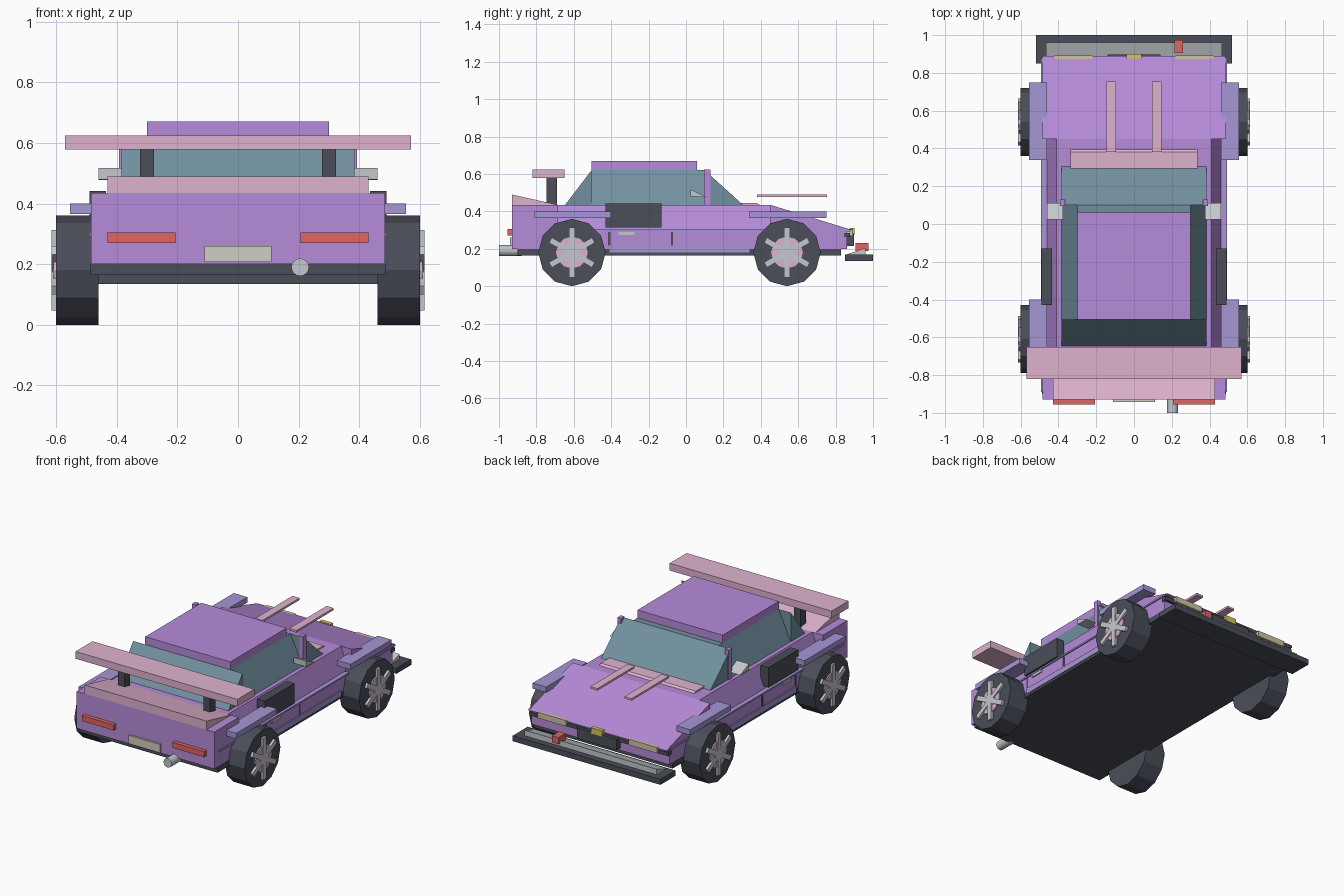
import bpy, bmesh
from math import sin, cos, pi, radians
from mathutils import Matrix, Vector

if "Cube" in bpy.data.objects:
    bpy.data.objects.remove(bpy.data.objects["Cube"])

COLORS = {
    "purple": (0.47, 0.26, 0.70), "lavender": (0.38, 0.31, 0.66), "pink": (0.74, 0.45, 0.62),
    "dark": (0.07, 0.075, 0.10), "glass": (0.17, 0.28, 0.35), "red": (0.75, 0.13, 0.13),
    "beige": (0.62, 0.56, 0.36), "yellow": (0.72, 0.55, 0.12), "plate": (0.62, 0.62, 0.55),
    "silver": (0.55, 0.58, 0.61),
}
MATS = {}
for key, c in COLORS.items():
    MATS[key] = bpy.data.materials.new(key)
    MATS[key].diffuse_color = (*c, 1)


def prism(name, pts, axis, lo, hi, mat, mirror=False):
    """Extrude a profile along x (points are y,z) or y (points are x,z)."""
    def place(p, t):
        return (t, p[0], p[1]) if axis == "x" else (p[0], t, p[1])
    bm = bmesh.new()
    a = [bm.verts.new(place(p, lo)) for p in pts]
    b = [bm.verts.new(place(p, hi)) for p in pts]
    bm.faces.new(a)
    bm.faces.new(b[::-1])
    n = len(pts)
    for i in range(n):
        bm.faces.new((a[i], b[i], b[(i + 1) % n], a[(i + 1) % n]))
    bmesh.ops.recalc_face_normals(bm, faces=bm.faces)
    me = bpy.data.meshes.new(name)
    bm.to_mesh(me)
    bm.free()
    me.materials.append(MATS[mat])
    ob = bpy.data.objects.new(name, me)
    bpy.context.collection.objects.link(ob)
    if mirror:
        m = ob.modifiers.new("mirror", "MIRROR")
        m.use_mirror_merge = False
    return ob


def box(name, x, y, z, mat, mirror=False):
    pts = [(y[0], z[0]), (y[1], z[0]), (y[1], z[1]), (y[0], z[1])]
    return prism(name, pts, "x", x[0], x[1], mat, mirror)


def ring(cy, cz, r, n):
    return [(cy + r * sin(2 * pi * i / n), cz + r * cos(2 * pi * i / n)) for i in range(n)]


# Underbody and main shell
box("floor", (-.487, .487), (-.90, .83), (.165, .20), "dark")
box("lower_body", (-.485, .485), (-.93, .86), (.20, .30), "purple")
box("rear_body", (-.485, .485), (-.93, -.685), (.30, .435), "purple")
prism("door_section", [(-.46, .30), (.46, .30), (.41, .435), (-.41, .435)],
      "y", -.685, .45, "purple")
prism("hood", [(.45, .30), (.45, .435), (.89, .30)], "x", -.485, .485, "purple")

# Cabin: solid centre, glass wedges on all sides, roof slab
box("cabin_core", (-.30, .30), (-.505, .10), (.43, .62), "glass")
prism("windshield", [(.10, .43), (.31, .43), (.10, .62)], "x", -.385, .385, "glass")
prism("rear_window", [(-.505, .43), (-.65, .43), (-.505, .62)], "x", -.385, .385, "glass")
prism("side_window", [(.30, .43), (.385, .43), (.30, .62)], "y", -.505, .10, "glass", True)
box("roof", (-.30, .30), (-.505, .06), (.62, .67), "purple")
box("windshield_pillar", (.365, .392), (.095, .13), (.43, .625), "purple", True)

# Body trim on the sides
box("rear_fender", (.46, .555), (-.81, -.40), (.365, .40), "lavender", True)
box("front_fender", (.46, .555), (.34, .75), (.365, .40), "lavender", True)
box("side_skirt", (.47, .492), (-.41, .34), (.18, .217), "lavender", True)
box("side_stripe", (.47, .492), (-.89, .88), (.293, .303), "lavender", True)
box("side_scoop", (.435, .49), (-.43, -.13), (.315, .442), "dark", True)
for y in (-.41, -.075):
    box("door_gap", (.47, .488), (y - .006, y + .006), (.217, .29), "dark", True)
box("door_handle", (.47, .492), (-.36, -.275), (.273, .29), "silver", True)
prism("side_mirror", [(.015, .515), (.10, .475), (.015, .477)], "x", .375, .46, "silver", True)
bpy.data.objects["side_mirror"].data.transform(Matrix.Translation((0, .01, .002)))

# Nose: splitter, bumper, grille, lights
box("splitter", (-.52, .52), (.85, 1.0), (.135, .17), "dark")
prism("bumper_wedge", [(.86, .17), (.96, .17), (.96, .205)], "x", -.465, .465, "silver")
box("nose_strip", (-.49, .49), (.845, .878), (.262, .285), "dark")
box("grille", (-.14, .14), (.85, .897), (.215, .283), "dark")
badge = box("badge", (-.04, .04), (.875, .90), (.275, .312), "yellow")
box("headlight", (.22, .42), (.85, .892), (.268, .305), "beige", True)
box("tow_hook", (.215, .26), (.905, .975), (.187, .23), "red")

# Hood details
box("hood_rail", (.095, .145), (.38, .755), (.477, .49), "pink", True)
prism("cowl_vent", [(.29, .43), (.40, .43), (.38, .445), (.29, .445)],
      "x", -.335, .335, "pink")

# Tail: spoiler, lights, plate, exhaust
prism("ducktail", [(-.93, .435), (-.685, .435), (-.93, .49)], "x", -.43, .43, "pink")
box("spoiler_post", (.277, .323), (-.745, -.69), (.43, .58), "dark", True)
box("spoiler_wing", (-.57, .57), (-.82, -.65), (.578, .624), "pink")
box("tail_light", (.207, .43), (-.955, -.92), (.27, .305), "red", True)
box("number_plate", (-.11, .11), (-.942, -.92), (.207, .26), "plate")
prism("exhaust", ring(.205, .19, .029, 16), "y", -1.0, -.88, "silver")

# Wheels: twelve-sided tyre, pink disc, three crossed spoke bars and a hub
for y in (-.61, .54):
    prism("tyre", ring(y, .18, .18, 12), "x", .46, .60, "dark", True)
    prism("brake_disc", ring(y, .18, .085, 12), "x", .59, .608, "pink", True)
    prism("wheel_hub", ring(y, .18, .045, 12), "x", .59, .612, "silver", True)
    for k in range(3):
        spoke = box("spoke", (.59, .615), (-.016, .016), (-.133, .133), "silver", True)
        spoke.data.transform(Matrix.Translation(Vector((0, y, .18)))
                             @ Matrix.Rotation(radians(60 * k), 4, "X"))

for m in bpy.data.materials:
    if m.users and not m.is_grease_pencil:
        m.use_nodes = True
        m.node_tree.nodes["Principled BSDF"].inputs["Base Color"].default_value = m.diffuse_color
